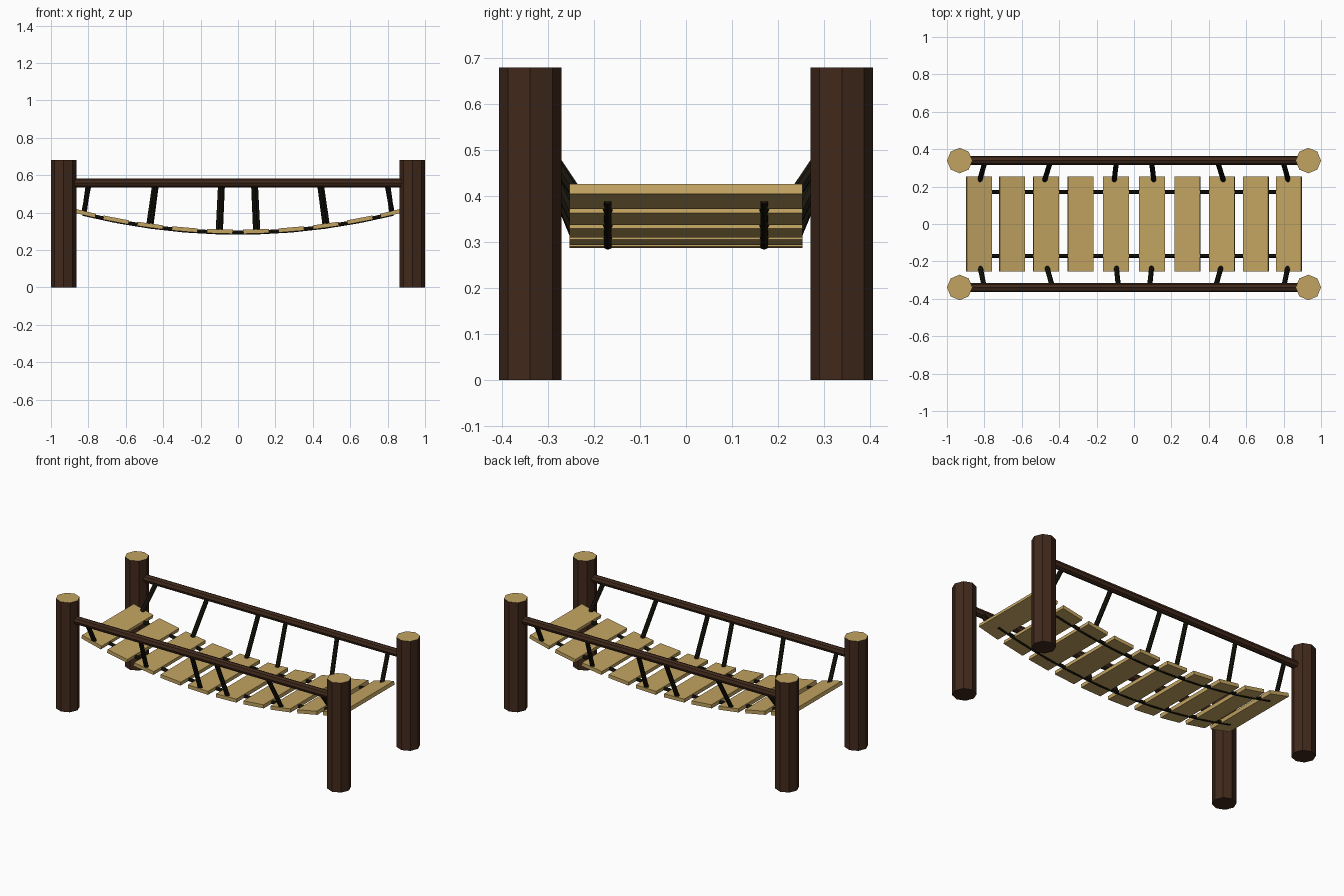
import bpy, math
from mathutils import Vector

if "Cube" in bpy.data.objects:
    bpy.data.objects.remove(bpy.data.objects["Cube"])


def material(name, rgb):
    m = bpy.data.materials.new(name)
    m.diffuse_color = (*rgb, 1)
    m.use_nodes = True
    m.node_tree.nodes["Principled BSDF"].inputs["Base Color"].default_value = m.diffuse_color
    return m


BARK = material("dark_bark", (0.052, 0.022, 0.011))
WOOD = material("cut_wood", (0.54, 0.37, 0.12))
ROPE = material("dark_rope", (0.010, 0.008, 0.004))


def rod(name, a, b, radius, mat, sides=8):
    """Faceted cylinder running from point a to point b."""
    a, b = Vector(a), Vector(b)
    d = b - a
    bpy.ops.mesh.primitive_cylinder_add(vertices=sides, radius=radius,
                                        depth=d.length, location=(a + b) / 2)
    o = bpy.context.object
    if d.xy.length > 1e-6:
        o.rotation_euler = d.to_track_quat('Z', 'Y').to_euler()
    o.name = name
    o.data.materials.append(mat)
    return o


def sag(x):
    """Height of the plank centre line."""
    return 0.298 + 0.147 * x * x


# Corner posts with pale cut tops
for sx in (-1, 1):
    for sy in (-1, 1):
        post = rod("post", (sx * 0.932, sy * 0.339, 0),
                   (sx * 0.932, sy * 0.339, 0.68), 0.068, BARK)
        post.data.materials.append(WOOD)
        for f in post.data.polygons:
            if f.normal.z > 0.9:
                f.material_index = 1

# Hand rails
for sy in (-1, 1):
    rod("hand_rail", (-0.93, sy * 0.34, 0.558), (0.93, sy * 0.34, 0.558),
        0.024, BARK)

# Deck planks, tilted along the sag
half = (0.097, 0.285, 0.47, 0.652, 0.829)
plank_x = [-x for x in reversed(half)] + list(half)
for x in plank_x:
    tilt = math.atan(2 * 0.147 * x)
    bpy.ops.mesh.primitive_cube_add(size=1, location=(x, 0, sag(x)),
                                    rotation=(0, -tilt, 0))
    plank = bpy.context.object
    plank.name = "plank"
    plank.scale = (0.138, 0.508, 0.022)
    plank.data.materials.append(WOOD)

# Ropes joining neighbouring planks
for sy in (-1, 1):
    for x0, x1 in zip(plank_x, plank_x[1:]):
        rod("deck_rope", (x0, sy * 0.17, sag(x0) - 0.006),
            (x1, sy * 0.17, sag(x1) - 0.006), 0.0105, ROPE)

# Slanted hanger ropes from rails to planks: (rail x, plank x)
hangers = {1: ((0.795, 0.825), (0.445, 0.478), (0.093, 0.106)),
           -1: ((0.80, 0.822), (0.435, 0.465), (0.083, 0.094))}
for sy, pairs in hangers.items():
    for top, low in pairs:
        for sx in (-1, 1):
            rod("hanger_rope", (sx * top, sy * 0.34, 0.558),
                (sx * low, sy * 0.233, sag(low)), 0.0135, ROPE)
